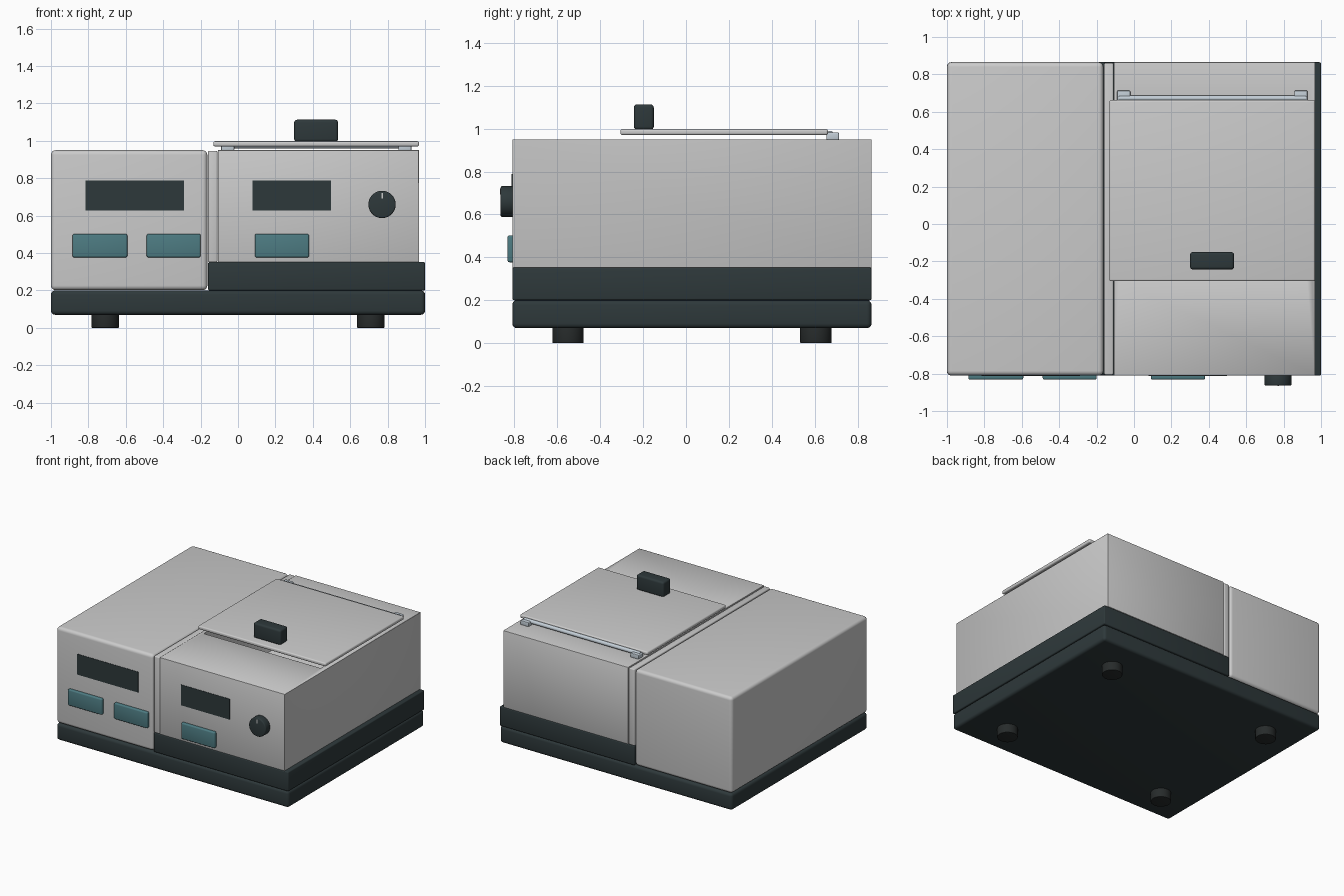
import bpy
import math

if "Cube" in bpy.data.objects:
    bpy.data.objects.remove(bpy.data.objects["Cube"])


def material(name, rgb):
    m = bpy.data.materials.new(name)
    m.diffuse_color = (*rgb, 1)
    m.use_nodes = True
    m.node_tree.nodes["Principled BSDF"].inputs["Base Color"].default_value = m.diffuse_color
    return m


DARK = material("dark_slate", (0.027, 0.040, 0.043))
RUBBER = material("rubber", (0.020, 0.024, 0.024))
TEAL = material("teal", (0.075, 0.20, 0.225))
STEEL = material("pale_steel", (0.55, 0.62, 0.68))
WHITE = material("white", (0.9, 0.9, 0.9))


def finish(ob, name, mat, bevel, segments):
    ob.name = ob.data.name = name
    if mat:
        ob.data.materials.append(mat)
    if bevel:
        mod = ob.modifiers.new("rounded_edges", 'BEVEL')
        mod.width, mod.segments = bevel, segments
        mod.limit_method = 'ANGLE'
        mod.angle_limit = math.radians(40)
        bpy.ops.object.modifier_apply(modifier=mod.name)
    bpy.ops.object.shade_smooth_by_angle(angle=math.radians(35))
    return ob


def box(name, x, y, z, mat=None, bevel=0.0, segments=3, hole=None):
    """Box from (min, max) ranges, optionally with a pocket cut into it."""
    def block(ranges):
        bpy.ops.mesh.primitive_cube_add(size=1, location=[(a + b) / 2 for a, b in ranges])
        ob = bpy.context.object
        ob.scale = [b - a for a, b in ranges]
        bpy.ops.object.transform_apply(location=False, rotation=False, scale=True)
        return ob
    cutter = block(hole) if hole else None
    ob = block((x, y, z))
    if cutter:
        mod = ob.modifiers.new("pocket", 'BOOLEAN')
        mod.operation, mod.object, mod.solver = 'DIFFERENCE', cutter, 'EXACT'
        bpy.ops.object.modifier_apply(modifier=mod.name)
        bpy.data.objects.remove(cutter)
    return finish(ob, name, mat, bevel, segments)


def cylinder(name, centre, radius, length, mat, rot=(0, 0, 0), bevel=0.0, sides=48):
    bpy.ops.mesh.primitive_cylinder_add(vertices=sides, radius=radius, depth=length,
                                        location=centre, rotation=rot)
    return finish(bpy.context.object, name, mat, bevel, 3)


F, B = -0.81, 0.865  # front and back planes of the body

# Base, riser and feet
box("base_plate", (-1, 1), (F, B), (0.07, 0.20), DARK, 0.022, 4)
box("right_riser", (-0.16, 1), (F, B), (0.20, 0.352), DARK, 0.008)
for side in (-1, 1):
    for end, y in (("front", -0.55), ("back", 0.605)):
        cylinder(f"{end}_{'left' if side < 0 else 'right'}_foot",
                 (side * 0.71, y, 0.04), 0.073, 0.08, RUBBER, bevel=0.004)

# Housings; the right one holds the sample chamber under the lid
box("left_housing", (-1, -0.164), (F, B), (0.202, 0.95), None, 0.025, 5)
box("housing_joint", (-0.16, -0.11), (F + 0.003, B - 0.003), (0.35, 0.947), None, 0.008)
box("right_housing", (-0.107, 0.968), (F, B), (0.352, 0.95), None, 0.004, 2,
    hole=((-0.08, 0.925), (-0.303, 0.62), (0.5, 1.1)))

# Lid with handle and hinge
box("lid", (-0.132, 0.968), (-0.306, 0.662), (0.97, 0.998), None, 0.01, 4)
box("lid_handle", (0.30, 0.535), (-0.243, -0.15), (0.995, 1.113), DARK, 0.015, 4)
for side, x in (("left", -0.09), ("right", 0.857)):
    box(f"{side}_hinge_block", (x, x + 0.07), (0.655, 0.713), (0.948, 0.982), STEEL, 0.005)
cylinder("hinge_rod", (0.42, 0.672, 0.975), 0.015, 1.0, STEEL,
         (0, math.pi / 2, 0), sides=24)

# Display windows
for name, x in (("left_display", (-0.815, -0.29)), ("right_display", (0.078, 0.497))):
    box(name, x, (F - 0.003, F + 0.01), (0.628, 0.788), DARK)

# Buttons
for name, x in (("left_button", (-0.885, -0.592)), ("middle_button", (-0.488, -0.20)),
                ("right_button", (0.09, 0.38))):
    box(name, x, (F - 0.022, F + 0.01), (0.377, 0.502), TEAL, 0.009)

# Control knob and its pointer mark
cylinder("control_knob", (0.77, F - 0.0235, 0.66), 0.073, 0.061, DARK,
         (math.pi / 2, 0, 0), 0.008)
box("knob_pointer", (0.766, 0.774), (-0.867, -0.85), (0.692, 0.722), WHITE)
